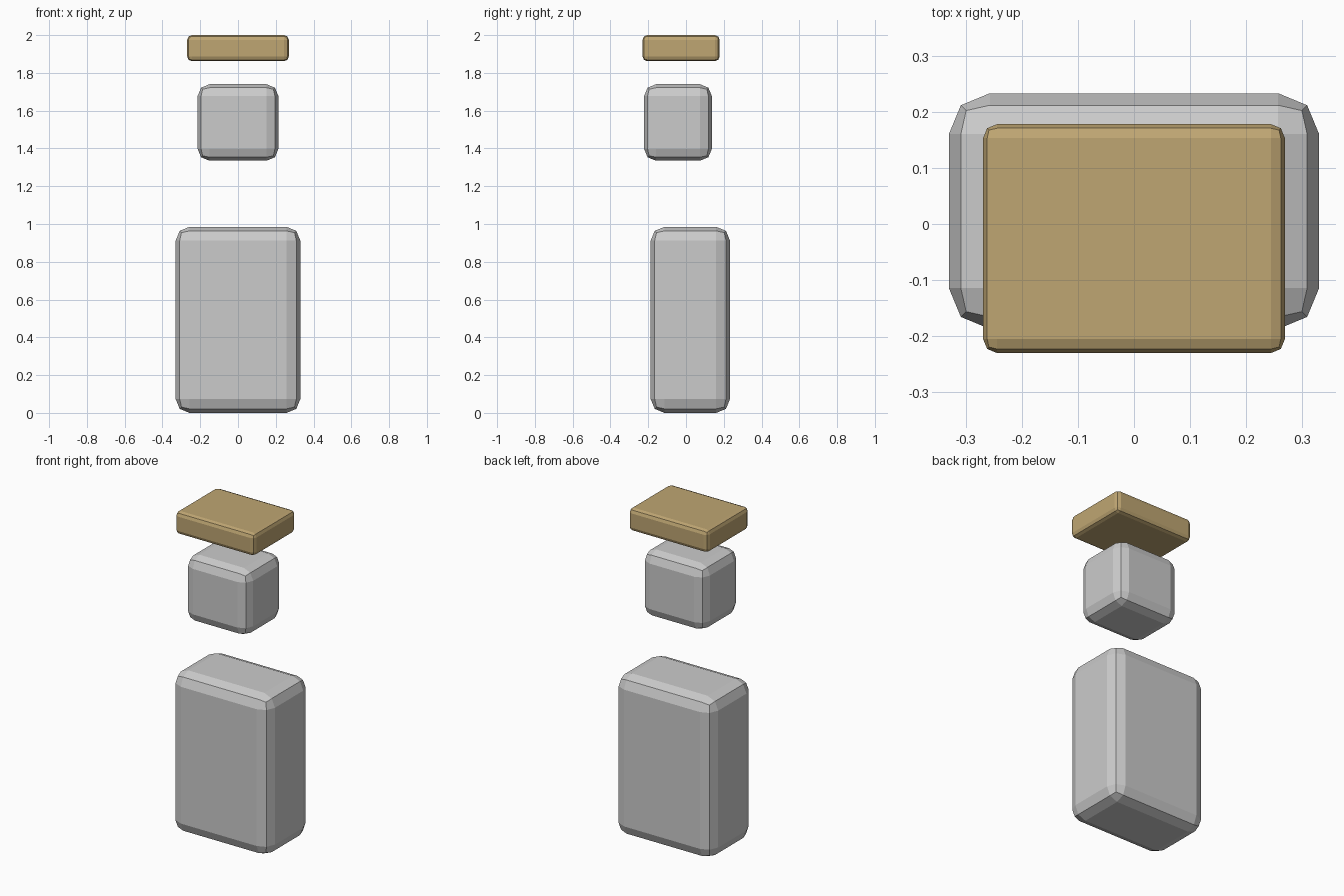
import bpy

if "Cube" in bpy.data.objects:
    bpy.data.objects.remove(bpy.data.objects["Cube"])

tan = bpy.data.materials.new("tan")
tan.diffuse_color = (0.52, 0.38, 0.17, 1)
tan.use_nodes = True
tan.node_tree.nodes["Principled BSDF"].inputs["Base Color"].default_value = tan.diffuse_color


def rounded_box(name, low, high, bevel, material=None):
    """Flat-shaded box between two corners, with two-step bevelled edges."""
    size = [b - a for a, b in zip(low, high)]
    centre = [(a + b) / 2 for a, b in zip(low, high)]
    bpy.ops.mesh.primitive_cube_add(size=1, location=centre)
    box = bpy.context.object
    box.name = name
    box.scale = size
    bpy.ops.object.transform_apply(location=False, rotation=False, scale=True)
    mod = box.modifiers.new("Bevel", 'BEVEL')
    mod.width = bevel
    mod.segments = 2
    if material:
        box.data.materials.append(material)
    return box


# Large lower block
rounded_box("body", (-0.33, -0.187, 0), (0.33, 0.233, 0.985), 0.073)
# Smaller block floating above it
rounded_box("head", (-0.214, -0.222, 1.335), (0.214, 0.137, 1.74), 0.063)
# Thin tan slab on top
rounded_box("cap", (-0.269, -0.23, 1.862), (0.269, 0.178, 2.0), 0.025, tan)
